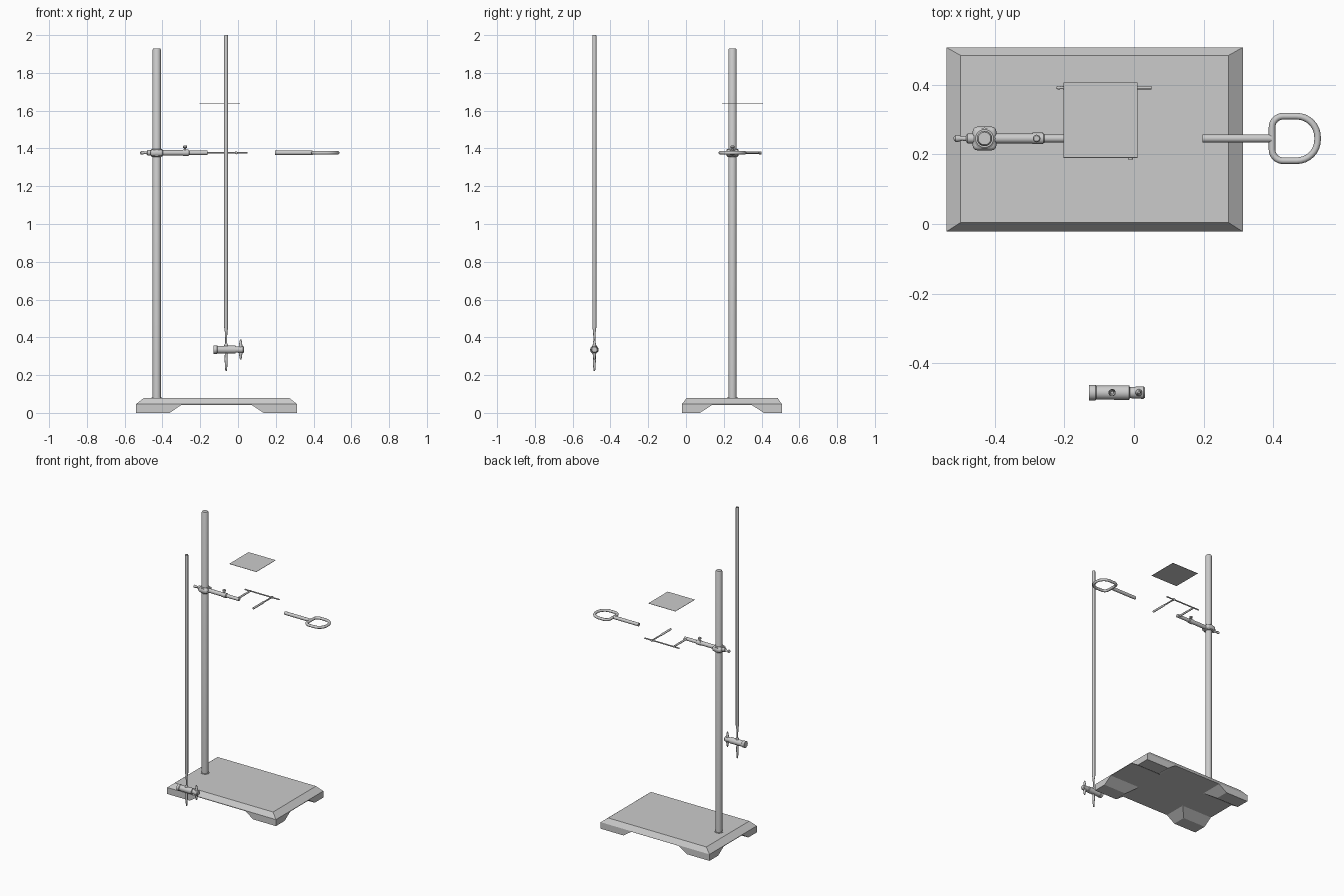
import bpy, bmesh, math
from mathutils import Vector

if "Cube" in bpy.data.objects:
    bpy.data.objects.remove(bpy.data.objects["Cube"])

POLE = (-0.43, 0.246)   # pole position
ARM_Z = 1.377           # height of clamp and ring
TUBE = (-0.063, -0.485) # burette position
TAP_Z = 0.335


def finish(name, bm, smooth=True):
    bmesh.ops.recalc_face_normals(bm, faces=bm.faces)
    me = bpy.data.meshes.new(name)
    bm.to_mesh(me)
    bm.free()
    ob = bpy.data.objects.new(name, me)
    bpy.context.collection.objects.link(ob)
    if smooth:
        bpy.ops.object.select_all(action='DESELECT')
        ob.select_set(True)
        bpy.context.view_layer.objects.active = ob
        bpy.ops.object.shade_smooth_by_angle(angle=math.radians(35))
    return ob


def lathe(name, origin, axis, profile, sides=24):
    """Turn (distance along axis, radius) pairs around an axis."""
    bm = bmesh.new()
    o, q = Vector(origin), Vector(axis).to_track_quat('Z', 'Y')
    rings = []
    for t, r in profile:
        ring = []
        for i in range(sides):
            a = math.tau * i / sides
            ring.append(bm.verts.new(o + q @ Vector((r * math.cos(a), r * math.sin(a), t))))
        rings.append(ring)
    for a, b in zip(rings, rings[1:]):
        for i in range(sides):
            j = (i + 1) % sides
            bm.faces.new((a[i], a[j], b[j], b[i]))
    bm.faces.new(rings[0])
    bm.faces.new(rings[-1])
    return finish(name, bm)


def loft(name, rects):
    """Stack of rectangles (x0, x1, y0, y1, z) joined into a solid."""
    bm = bmesh.new()
    rings = [[bm.verts.new((x, y, z)) for x, y in ((x0, y0), (x1, y0), (x1, y1), (x0, y1))]
             for x0, x1, y0, y1, z in rects]
    for a, b in zip(rings, rings[1:]):
        for i in range(4):
            j = (i + 1) % 4
            bm.faces.new((a[i], a[j], b[j], b[i]))
    bm.faces.new(rings[0])
    bm.faces.new(rings[-1])
    return finish(name, bm, False)


def box(name, centre, size, bevel, segments=3):
    bm = bmesh.new()
    bmesh.ops.create_cube(bm, size=1)
    for v in bm.verts:
        v.co = Vector([c + a * s for c, a, s in zip(centre, v.co, size)])
    bmesh.ops.bevel(bm, geom=bm.edges[:], offset=bevel, segments=segments,
                    profile=0.5, affect='EDGES')
    return finish(name, bm)


# base slab with sloping upper edge
X0, X1, Y0, Y1 = -0.54, 0.313, -0.022, 0.508
loft("base_slab", [(X0, X1, Y0, Y1, 0.042), (X0, X1, Y0, Y1, 0.046),
                   (X0 + 0.041, X1 - 0.041, Y0 + 0.026, Y1 - 0.023, 0.079)])

# four corner feet, sloping on their inner sides
for side, xe, sx in (("left", X0, 1), ("right", X1, -1)):
    for end, ye, sy in (("front", Y0, 1), ("back", Y1, -1)):
        rects = []
        for lx, ly, z in ((0.178, 0.096, 0), (0.24, 0.16, 0.042)):
            xs, ys = sorted((xe, xe + sx * lx)), sorted((ye, ye + sy * ly))
            rects.append((*xs, *ys, z))
        loft(f"foot_{end}_{side}", rects)

# upright pole
lathe("pole", (*POLE, 0), (0, 0, 1),
      [(0.06, 0.022), (1.922, 0.022), (1.93, 0.018)], 32)
lathe("pole_socket", (*POLE, 0), (0, 0, 1), [(0.07, 0.028), (0.082, 0.028)], 32)

# clamp block around the pole
box("clamp_block", (*POLE, ARM_Z), (0.068, 0.068, 0.034), 0.013)
lathe("clamp_hub", (*POLE, ARM_Z), (0, 0, 1),
      [(-0.021, 0.026), (-0.017, 0.031), (0.017, 0.031), (0.021, 0.026)])

# tightening screw with winged grip
lathe("clamp_screw", (-0.455, POLE[1], ARM_Z), (-1, 0, 0),
      [(0, 0.014), (0.024, 0.014), (0.028, 0.008), (0.04, 0.006), (0.052, 0.010),
       (0.058, 0.010), (0.064, 0.003)], 16)

# stepped clamp arm
lathe("clamp_arm", (-0.40, POLE[1], ARM_Z), (1, 0, 0),
      [(0, 0.014), (0.14, 0.014), (0.143, 0.0115), (0.238, 0.0115)])
lathe("arm_collar", (-0.292, POLE[1], ARM_Z), (1, 0, 0), [(0, 0.0165), (0.03, 0.0165)])
lathe("arm_thumb_screw", (-0.28, POLE[1], ARM_Z), (0, 0, 1),
      [(0.01, 0.007), (0.024, 0.005), (0.027, 0.011), (0.035, 0.011), (0.038, 0.008)], 16)

# jaw frame: fixed finger, slide rod, moving finger
lathe("fixed_finger", (-0.178, 0.24, ARM_Z), (0, 1, 0), [(0, 0.007), (0.156, 0.006)], 16)
lathe("slide_rod", (-0.223, 0.392, ARM_Z), (1, 0, 0),
      [(0, 0.003), (0.005, 0.005), (0.014, 0.004), (0.02, 0.0045), (0.273, 0.0045)], 16)
lathe("moving_finger", (-0.01, 0.185, ARM_Z), (0, 1, 0),
      [(0, 0.007), (0.11, 0.007), (0.115, 0.005), (0.2, 0.005), (0.202, 0.008), (0.214, 0.008)], 16)

# support ring: rounded rectangle with a flatter side at the handle
cx0, cx1, hy = 0.397, 0.528, 0.064
points = []
for x, y, r, a0 in ((cx1, 1, 0.06, 0), (cx0, 1, 0.032, 90), (cx0, -1, 0.032, 180), (cx1, -1, 0.06, 270)):
    ox = x - r if x == cx1 else x + r
    oy = POLE[1] + y * (hy - r)
    for k in range(9):
        a = math.radians(a0 + 90 * k / 8)
        points.append((ox + r * math.cos(a), oy + r * math.sin(a), ARM_Z, 1))
curve = bpy.data.curves.new("support_ring", 'CURVE')
curve.dimensions = '3D'
curve.bevel_depth = 0.0095
curve.bevel_resolution = 4
spline = curve.splines.new('POLY')
spline.points.add(len(points) - 1)
for p, co in zip(spline.points, points):
    p.co = co
spline.use_cyclic_u = True
spline.use_smooth = True
bpy.context.collection.objects.link(bpy.data.objects.new("support_ring", curve))
lathe("ring_handle", (0.197, POLE[1], ARM_Z), (1, 0, 0), [(0, 0.0115), (0.198, 0.0115)])

# gauze sheet
box("gauze_sheet", (-0.096, 0.299, 1.639), (0.213, 0.217, 0.002), 0.0004, 1)

# hollow burette tube tapering to the tap
lathe("burette_tube", (*TUBE, 0), (0, 0, 1),
      [(TAP_Z, 0.005), (0.40, 0.0055), (0.43, 0.007), (0.455, 0.0105), (1.996, 0.0105),
       (2.0, 0.0095), (1.998, 0.008), (0.47, 0.008), (0.44, 0.004)], 20)
lathe("burette_tip", (*TUBE, 0), (0, 0, 1),
      [(0.222, 0.004), (0.24, 0.006), (0.285, 0.008), (0.31, 0.007), (TAP_Z, 0.007)], 16)
lathe("tap_inlet_collar", (*TUBE, 0), (0, 0, 1), [(TAP_Z, 0.010), (0.36, 0.010), (0.368, 0.006)], 16)

# tap barrel, plug and lever
lathe("tap_barrel", (-0.129, TUBE[1], TAP_Z), (1, 0, 0),
      [(0, 0.0225), (0.018, 0.0225), (0.021, 0.020), (0.115, 0.021), (0.117, 0.016),
       (0.156, 0.018), (0.161, 0.014)])
lathe("tap_lever", (0.014, TUBE[1], TAP_Z), (0, 0, 1),
      [(-0.053, 0.003), (-0.045, 0.006), (-0.015, 0.010), (0.015, 0.010), (0.045, 0.006), (0.053, 0.003)], 16)
